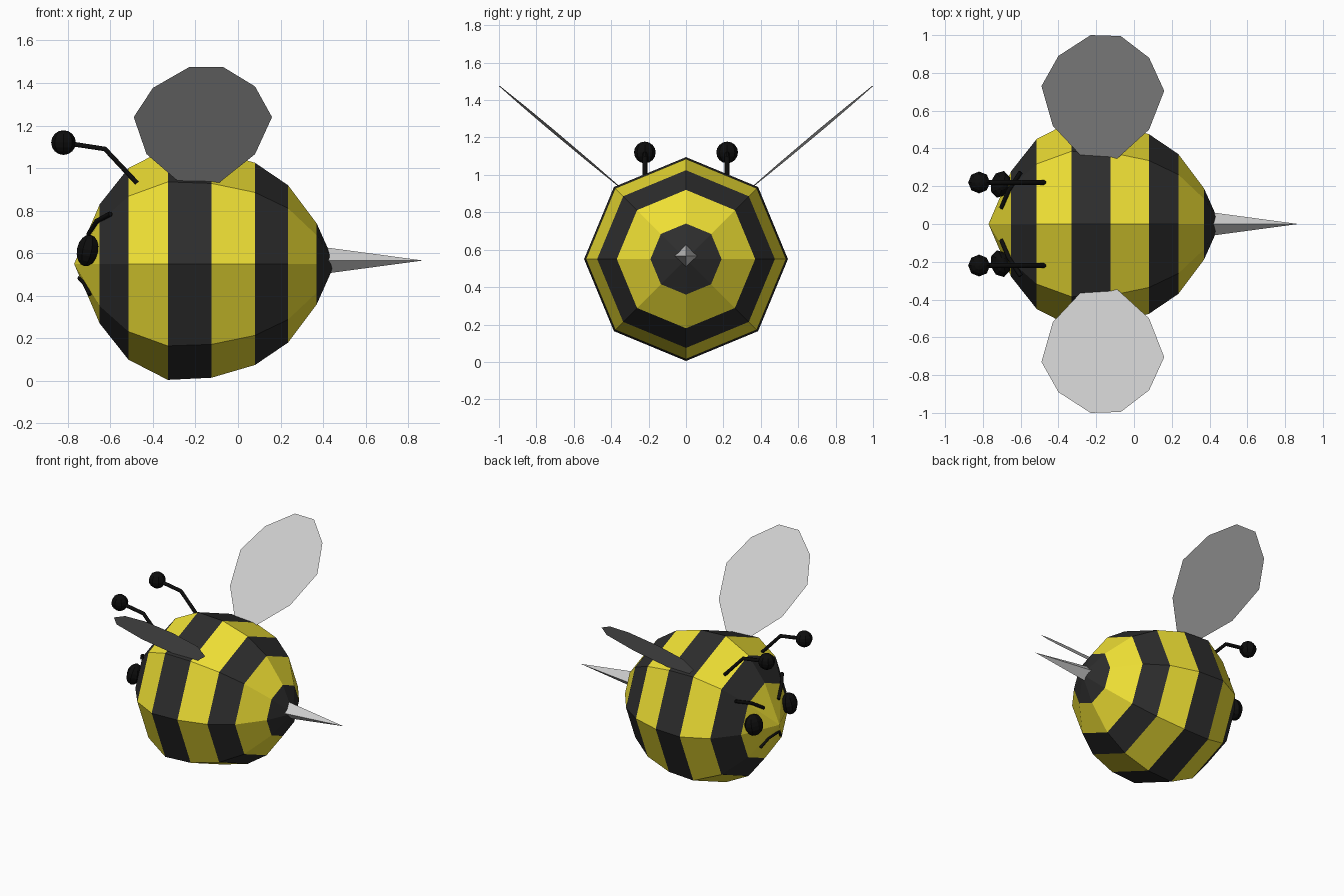
import bpy, bmesh
from math import sin, cos, pi, radians
from mathutils import Matrix, Vector

if "Cube" in bpy.data.objects:
    bpy.data.objects.remove(bpy.data.objects["Cube"])


def material(name, rgb):
    m = bpy.data.materials.new(name)
    m.diffuse_color = (*rgb, 1)
    m.use_nodes = True
    m.node_tree.nodes["Principled BSDF"].inputs["Base Color"].default_value = m.diffuse_color
    return m


YELLOW = material("yellow", (0.87, 0.75, 0.035))
CHARCOAL = material("charcoal", (0.026, 0.026, 0.026))
BLACK = material("black", (0.004, 0.004, 0.004))


def mesh_object(name, bm, *mats):
    me = bpy.data.meshes.new(name)
    bm.to_mesh(me)
    bm.free()
    for m in mats:
        me.materials.append(m)
    ob = bpy.data.objects.new(name, me)
    bpy.context.collection.objects.link(ob)
    return ob


def lathe(name, profile, sides, cz, mats=()):
    """Turn (x, radius) points around the x axis; bands alternate materials."""
    bm = bmesh.new()
    rings = []
    for x, r in profile:
        n = sides if r > 0 else 1
        rings.append([bm.verts.new((x, r * cos(2 * pi * i / sides), cz + r * sin(2 * pi * i / sides)))
                      for i in range(n)])
    for k, (a, b) in enumerate(zip(rings, rings[1:])):
        for i in range(sides):
            j = (i + 1) % sides
            quad = [a[i % len(a)], a[j % len(a)], b[j % len(b)], b[i % len(b)]]
            f = bm.faces.new(list(dict.fromkeys(quad)))
            f.material_index = k % 2 if mats else 0
    bmesh.ops.recalc_face_normals(bm, faces=bm.faces)
    return mesh_object(name, bm, *mats)


def tube(name, points, radius):
    cu = bpy.data.curves.new(name, 'CURVE')
    cu.dimensions = '3D'
    cu.bevel_depth = radius
    cu.bevel_resolution = 1
    cu.use_fill_caps = True
    sp = cu.splines.new('POLY')
    sp.points.add(len(points) - 1)
    for p, co in zip(sp.points, points):
        p.co = (*co, 1)
    cu.materials.append(BLACK)
    ob = bpy.data.objects.new(name, cu)
    bpy.context.collection.objects.link(ob)
    return ob


def ball(name, centre, radii, tilt=0, turn=0):
    bm = bmesh.new()
    bmesh.ops.create_uvsphere(bm, u_segments=8, v_segments=8, radius=1)
    mat = (Matrix.Translation(centre) @ Matrix.Rotation(turn, 4, 'Z')
           @ Matrix.Rotation(tilt, 4, 'Y') @ Matrix.Diagonal((*radii, 1)))
    bmesh.ops.transform(bm, matrix=mat, verts=bm.verts)
    return mesh_object(name, bm, BLACK)


# Striped eight-sided body and four-sided sting
lathe("body", [(-0.77, 0), (-0.65, 0.28), (-0.515, 0.45), (-0.33, 0.545), (-0.125, 0.535),
               (0.08, 0.475), (0.235, 0.37), (0.37, 0.19), (0.455, 0)], 8, 0.55, (YELLOW, CHARCOAL))
lathe("sting", [(0.37, 0), (0.371, 0.067), (0.87, 0)], 4, 0.566)

# Wing outline in plan; the height follows a sloping plane
WING = [(-0.23, 1.0), (-0.07, 0.995), (0.08, 0.88), (0.16, 0.705), (0.08, 0.5),
        (-0.09, 0.345), (-0.28, 0.36), (-0.43, 0.52), (-0.49, 0.73), (-0.40, 0.89)]

for side, s in (("left", 1), ("right", -1)):
    # Wing: one flat sheet
    bm = bmesh.new()
    f = bm.faces.new([bm.verts.new((x, s * y, 0.644 + 0.838 * y + 0.032 * x)) for x, y in WING])
    f.normal_update()
    if f.normal.z < 0:
        f.normal_flip()
    mesh_object(side + "_wing", bm)

    # Antenna with ball tip
    tube(side + "_antenna", [(-0.475, s * 0.22, 0.93), (-0.625, s * 0.22, 1.09), (-0.82, s * 0.22, 1.12)], 0.013)
    ball(side + "_antenna_tip", (-0.82, s * 0.22, 1.12), (0.058,) * 3)

    # Eye and slanted brow
    ball(side + "_eye", (-0.707, s * 0.21, 0.613), (0.052, 0.073, 0.075), radians(12), -s * radians(15))
    tube(side + "_brow", [(-0.702, s * 0.085, 0.69), (-0.665, s * 0.175, 0.75), (-0.60, s * 0.275, 0.785)], 0.012)

# Downturned mouth
tube("mouth", [(-0.697, 0.12, 0.405), (-0.725, 0.065, 0.462), (-0.745, 0, 0.483),
               (-0.725, -0.065, 0.462), (-0.697, -0.12, 0.405)], 0.01)
